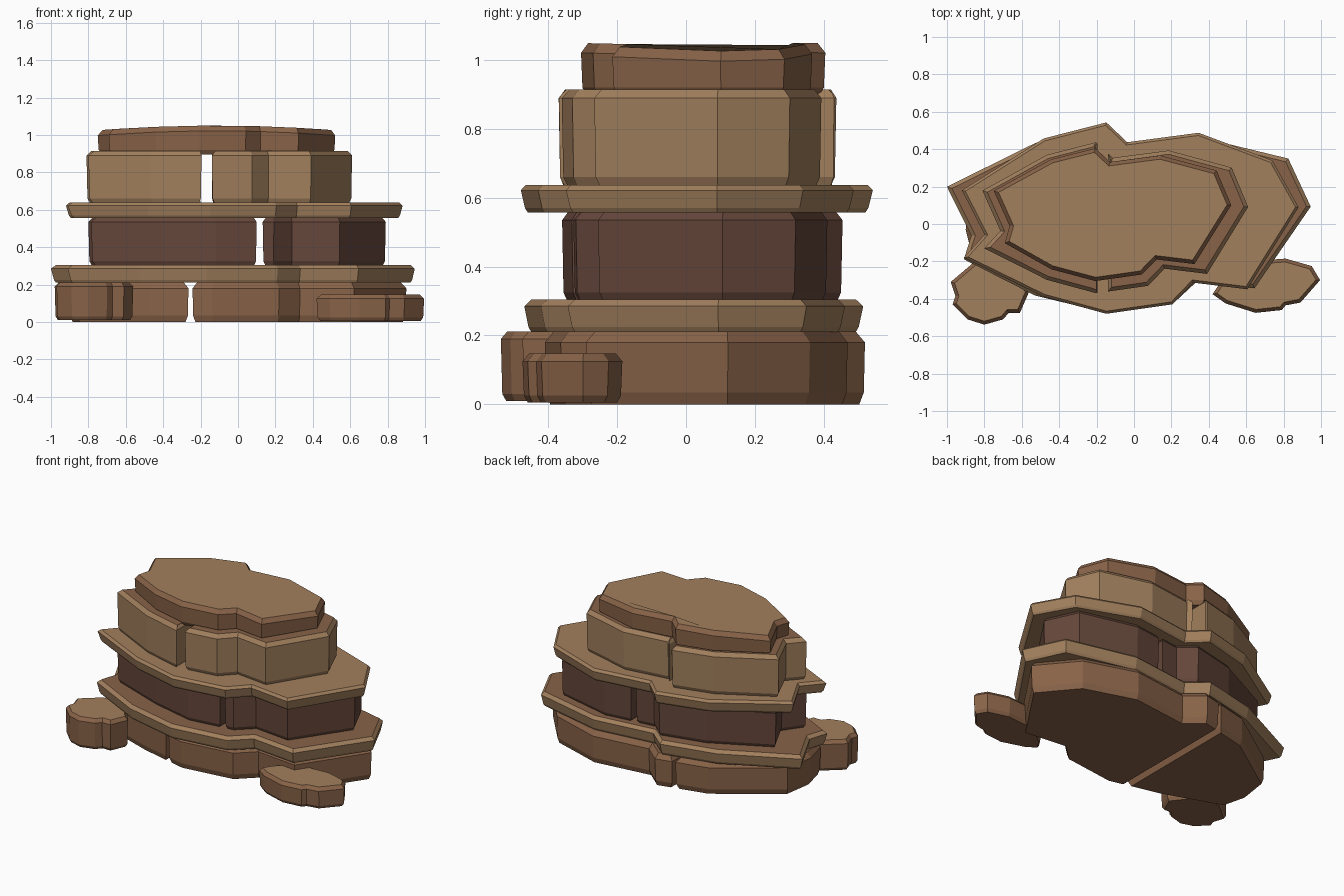
import bpy, bmesh
from mathutils import Vector

if "Cube" in bpy.data.objects:
    bpy.data.objects.remove(bpy.data.objects["Cube"])

# Shared plan outline of every layer (counter-clockwise from the left tip)
OUTLINE = [(-1, .22), (-.87, -.05), (-.91, -.18), (-.53, -.38), (-.17, -.47), (.21, -.42),
           (.33, -.305), (.64, -.34), (.94, .11), (.82, .375), (.36, .49), (-.05, .44),
           (-.17, .545), (-.53, .46)]


def material(name, rgb):
    m = bpy.data.materials.new(name)
    m.diffuse_color = (*rgb, 1)
    m.use_nodes = True
    m.node_tree.nodes["Principled BSDF"].inputs["Base Color"].default_value = m.diffuse_color
    return m


TAN = material("tan_stone", (.36, .215, .11))
CLAY = material("clay_stone", (.25, .125, .065))
DARK = material("dark_stone", (.13, .062, .043))


def fit(x0, x1, y0, y1, moved={}):
    """Stretch the shared outline to a bounding box, with a few corners moved."""
    pts = [Vector((x0 + (x + 1) / 1.94 * (x1 - x0), y0 + (y + .47) / 1.015 * (y1 - y0)))
           for x, y in OUTLINE]
    for i, p in moved.items():
        pts[i] = Vector(p)
    return pts


def clip(pts, cut, side):
    """Keep the part of an outline left (-1) or right (+1) of x = cut."""
    out = []
    for a, b in zip(pts, pts[1:] + pts[:1]):
        da, db = (a.x - cut) * side, (b.x - cut) * side
        if da >= 0:
            out.append(a)
        if da * db < 0:
            out.append(a.lerp(b, da / (da - db)))
    return out


def inset(pts, d):
    """Move every edge of an outline inward."""
    out = []
    for i, p in enumerate(pts):
        e1 = (p - pts[i - 1]).normalized()
        e2 = (pts[(i + 1) % len(pts)] - p).normalized()
        n1, n2 = Vector((-e1.y, e1.x)), Vector((-e2.y, e2.x))
        out.append(p + (n1 + n2) * d / max(1 + n1.dot(n2), .6))
    return out


def stone(name, pts, profile, side_mat, top_mat, crown=0):
    """Stack inset outlines: profile is a list of (z, inset); crown lowers the top's ends."""
    bm = bmesh.new()
    mid = (min(p.x for p in pts) + max(p.x for p in pts)) / 2
    half = max(p.x for p in pts) - mid
    rings = []
    for k, (z, d) in enumerate(profile):
        drop = crown if k > 1 else 0
        rings.append([bm.verts.new((p.x, p.y, z - drop * ((p.x - mid) / half) ** 2))
                      for p in inset(pts, d)])
    n = len(pts)
    bm.faces.new(rings[0][::-1])
    for lo, hi in zip(rings, rings[1:]):
        for i in range(n):
            j = (i + 1) % n
            bm.faces.new((lo[i], lo[j], hi[j], hi[i]))
    bm.faces.new(rings[-1]).material_index = 1
    me = bpy.data.meshes.new(name)
    bm.to_mesh(me)
    bm.free()
    me.materials.append(side_mat)
    me.materials.append(top_mat)
    bpy.context.collection.objects.link(bpy.data.objects.new(name, me))


def cracked(name, pts, left_edge, right_edge, profile, side_mat, top_mat):
    """A layer broken in two by a crack running front to back."""
    stone(name + "_left", clip(pts, left_edge, -1), profile, side_mat, top_mat)
    stone(name + "_right", clip(pts, right_edge, 1), profile, side_mat, top_mat)


# Thick cracked layers
cracked("base_layer",
        fit(-.91, .9, -.41, .52, {0: (-.87, .17), 1: (-.9, -.03), 2: (-.86, -.19), 9: (.7, .36)}),
        -.265, -.243, [(0, .015), (.035, .003), (.18, 0), (.212, .025)], CLAY, CLAY)
cracked("middle_layer", fit(-.8, .79, -.36, .455, {2: (-.785, -.15)}), .1, .132,
        [(.3, .015), (.325, .004), (.535, 0), (.56, .018)], DARK, CLAY)
cracked("upper_layer", fit(-.81, .61, -.37, .437, {2: (-.8, -.13)}), -.195, -.14,
        [(.635, .015), (.66, .004), (.89, 0), (.915, .02)], TAN, CLAY)

# Thin overhanging ledges
stone("lower_ledge", fit(-1, .945, -.47, .515),
      [(.21, .02), (.225, .012), (.285, 0), (.305, .02)], TAN, CLAY)
stone("upper_ledge",
      fit(-.92, .885, -.48, .543, {0: (-.92, .18), 2: (-.91, -.18), 8: (.88, .09), 9: (.74, .34)}),
      [(.557, .02), (.57, .012), (.622, 0), (.638, .014)], TAN, TAN)

# Cap stone
stone("cap_stone", fit(-.75, .52, -.305, .405),
      [(.895, .018), (.92, .004), (1.022, 0), (1.05, .02)], CLAY, TAN, crown=.025)

# Loose rocks at the front corners
left_rock = [(-.955, -.385), (-.97, -.43), (-.89, -.51), (-.8, -.538), (-.70, -.51), (-.67, -.475),
             (-.61, -.475), (-.56, -.36), (-.7, -.18), (-.85, -.2), (-.98, -.31)]
right_rock = [(.42, -.375), (.49, -.425), (.65, -.475), (.79, -.46), (.81, -.435), (.89, -.42),
              (.995, -.3), (.95, -.225), (.81, -.185), (.6, -.2), (.47, -.3)]
stone("left_rock", [Vector(p) for p in left_rock],
      [(.01, .015), (.03, .004), (.19, 0), (.212, .018)], CLAY, TAN)
stone("right_rock", [Vector(p) for p in right_rock],
      [(.005, .015), (.025, .004), (.125, 0), (.147, .018)], CLAY, TAN)
